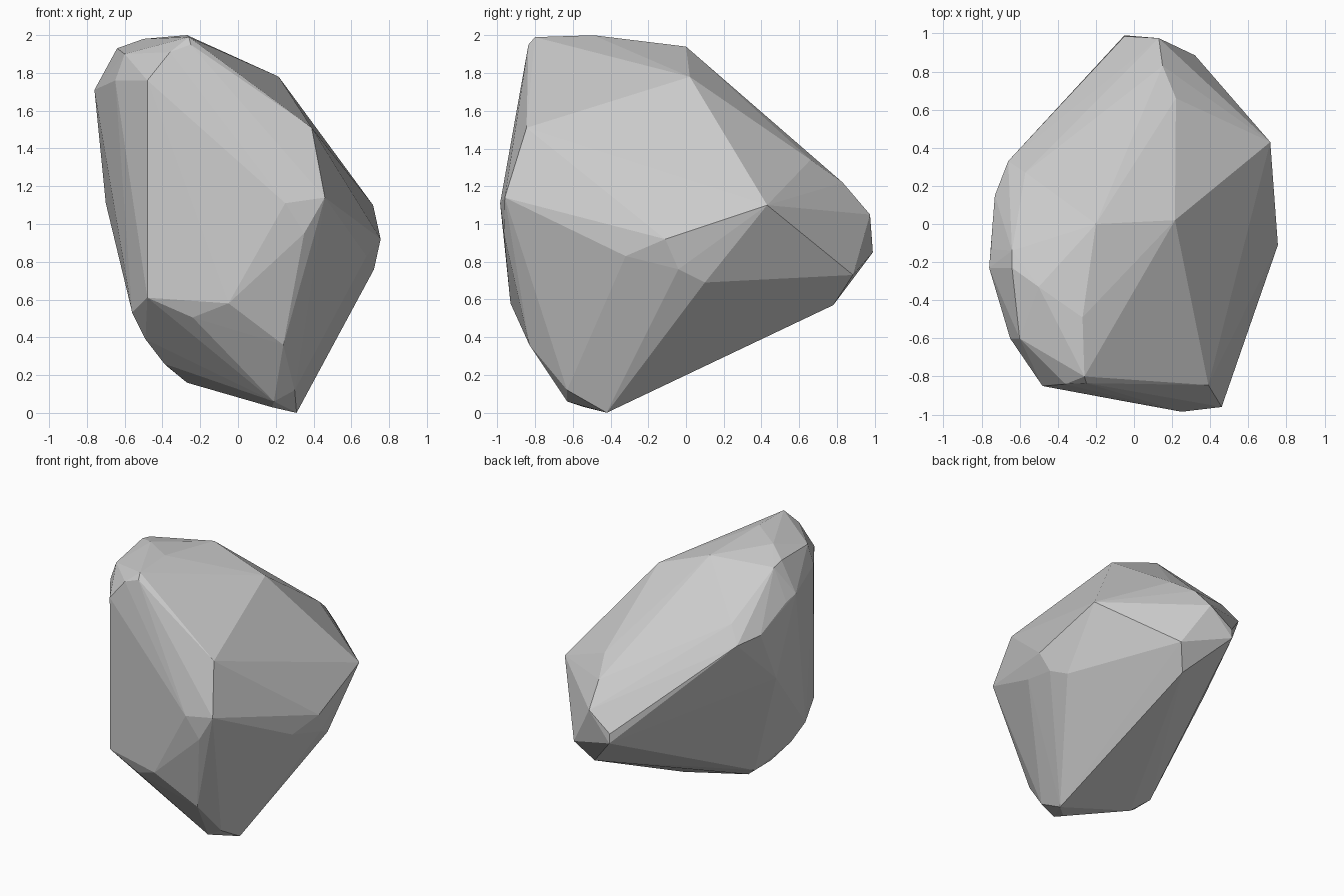
import bpy, bmesh

# Corner points of the boulder, grouped by the region they shape
crown = [(-.27, -.49, 2.0), (-.26, -.80, 1.99), (-.25, -.835, 1.95), (-.36, -.84, 1.91),
         (-.20, 0, 1.94), (.215, .02, 1.78), (-.50, -.33, 1.98), (-.60, -.60, 1.90),
         (-.64, -.14, 1.91), (-.64, -.23, 1.93)]
front = [(-.48, -.85, 1.76), (.39, -.845, 1.51), (.46, -.96, 1.14), (.25, -.985, 1.11),
         (.35, -.965, .95), (-.05, -.93, .58), (.24, -.83, .36), (-.24, -.86, .505),
         (-.48, -.845, .61)]
right = [(.715, .43, 1.10), (.755, -.11, .92), (.72, -.04, .76), (.68, .10, .69),
         (.68, -.32, .83), (.41, -.51, .33)]
back = [(.13, .975, 1.05), (-.05, .99, .85), (-.05, .985, .92), (.32, .885, .73),
        (.22, .78, .57), (.15, .83, 1.22), (.22, .66, 1.34)]
left = [(-.66, .33, 1.50), (-.57, .27, 1.62), (-.73, .15, 1.53), (-.76, -.23, 1.71),
        (-.75, -.13, 1.68), (-.65, -.60, 1.76), (-.70, -.08, 1.11), (-.56, -.63, .53)]
base = [(-.49, -.56, .39), (-.39, -.46, .26), (-.38, -.28, .25), (-.27, -.36, .16),
        (.30, -.63, .12), (.19, -.63, .06), (.18, -.54, .03), (.31, -.42, 0)]

# Shrink-wrap the points into a faceted rock
bm = bmesh.new()
for region in (crown, front, right, back, left, base):
    for p in region:
        bm.verts.new(p)
hull = bmesh.ops.convex_hull(bm, input=bm.verts[:])
inner = {g for g in hull["geom_interior"] + hull["geom_unused"]
         if isinstance(g, bmesh.types.BMVert)}
bmesh.ops.delete(bm, geom=list(inner), context='VERTS')
bmesh.ops.recalc_face_normals(bm, faces=bm.faces[:])

mesh = bpy.data.meshes.new("boulder")
bm.to_mesh(mesh)
bm.free()
bpy.context.collection.objects.link(bpy.data.objects.new("boulder", mesh))
